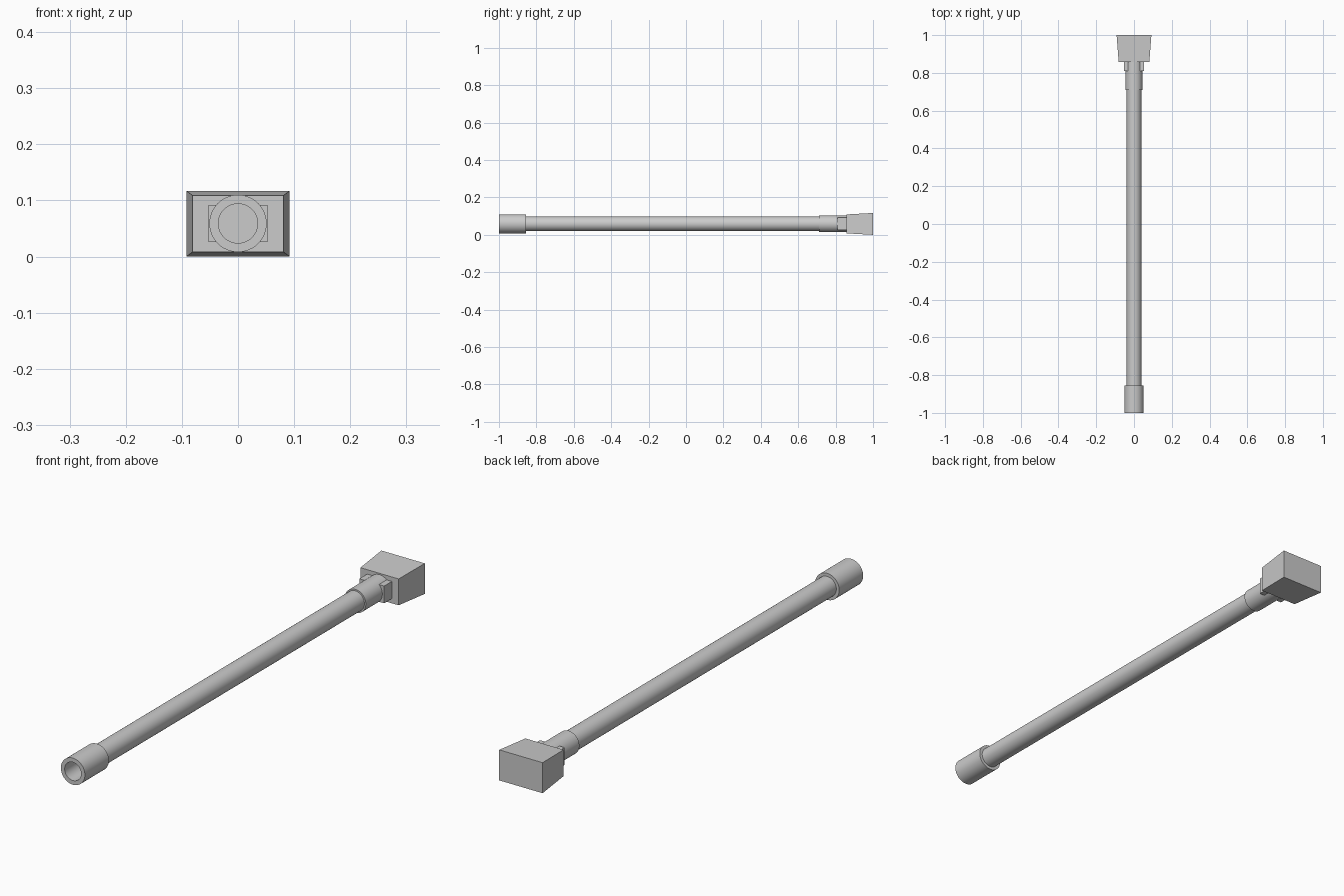
import bpy, math

if "Cube" in bpy.data.objects:
    bpy.data.objects.remove(bpy.data.objects["Cube"])

AXIS_Z = 0.059
SEGMENTS = 48


def make_object(name, verts, faces):
    mesh = bpy.data.meshes.new(name)
    mesh.from_pydata(verts, [], faces)
    obj = bpy.data.objects.new(name, mesh)
    bpy.context.collection.objects.link(obj)
    return obj


def lathe_y(name, profile):
    """Revolve (y, radius) points about the long axis, capping both ends."""
    verts, faces = [], []
    n = SEGMENTS
    for y, r in profile:
        for i in range(n):
            a = 2 * math.pi * i / n
            verts.append((r * math.cos(a), y, AXIS_Z + r * math.sin(a)))
    for k in range(len(profile) - 1):
        for i in range(n):
            j = (i + 1) % n
            faces.append((k * n + i, (k + 1) * n + i, (k + 1) * n + j, k * n + j))
    faces.append(tuple(range(n)))
    last = (len(profile) - 1) * n
    faces.append(tuple(last + i for i in reversed(range(n))))
    obj = make_object(name, verts, faces)
    bpy.ops.object.select_all(action='DESELECT')
    obj.select_set(True)
    bpy.context.view_layer.objects.active = obj
    bpy.ops.object.mode_set(mode='EDIT')
    bpy.ops.mesh.select_all(action='SELECT')
    bpy.ops.mesh.normals_make_consistent(inside=False)
    bpy.ops.object.mode_set(mode='OBJECT')
    bpy.ops.object.shade_smooth_by_angle(angle=math.radians(30))
    return obj


def tapered_box(name, y0, y1, front, back):
    """Box along y; front and back are (half width, z low, z high)."""
    verts = []
    for y, (w, lo, hi) in ((y0, front), (y1, back)):
        verts += [(-w, y, lo), (w, y, lo), (w, y, hi), (-w, y, hi)]
    faces = [(0, 1, 2, 3), (7, 6, 5, 4)]
    faces += [(i, i + 4, (i + 1) % 4 + 4, (i + 1) % 4) for i in range(4)]
    return make_object(name, verts, faces)


# Long straight pipe
lathe_y("pipe", [(-0.86, 0.039), (0.72, 0.039)])

# Front collar with an open socket
lathe_y("front_collar", [(-0.865, 0.035), (-1.0, 0.035), (-1.0, 0.051),
                         (-0.855, 0.051), (-0.855, 0.037)])

# Rear collar joining the pipe to the head
lathe_y("rear_collar", [(0.71, 0.045), (0.865, 0.045)])

# Bracket block around the rear collar
bracket = (0.0525, 0.026, 0.092)
tapered_box("bracket", 0.81, 0.86, bracket, bracket)

# Flared head block
tapered_box("head", 0.857, 1.0, (0.081, 0.008, 0.109), (0.092, 0.0, 0.117))
